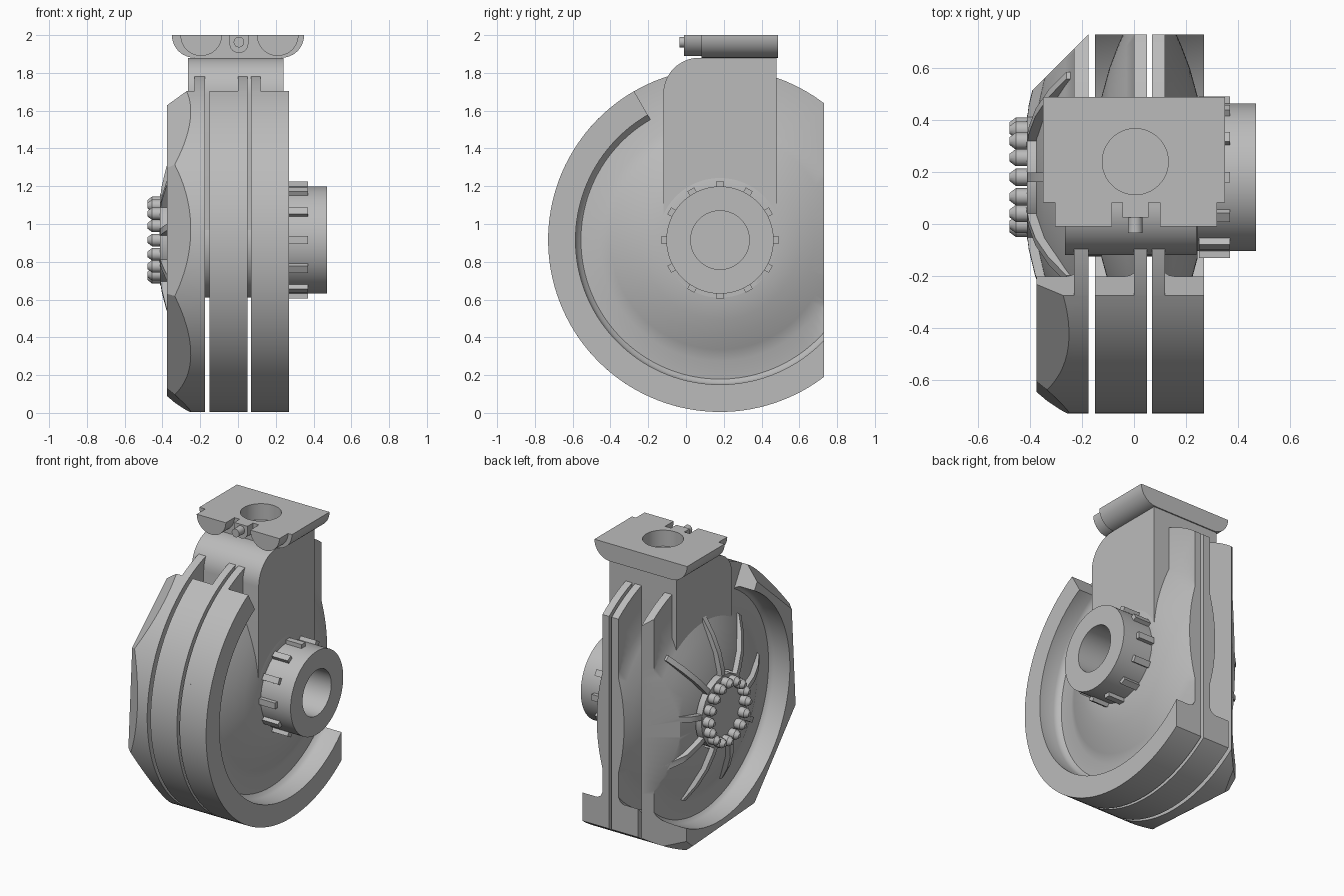
import bpy, bmesh
from math import sin, cos, pi, radians
from mathutils import Vector, Matrix

cube = bpy.data.objects.get("Cube")
if cube:
    bpy.data.objects.remove(cube, do_unlink=True)

grey = bpy.data.materials.new("plain grey")
grey.use_nodes = True
grey.diffuse_color = (0.5, 0.5, 0.5, 1)
grey.node_tree.nodes["Principled BSDF"].inputs["Base Color"].default_value = (0.5, 0.5, 0.5, 1)

CY, CZ, R = 0.18, 0.915, 0.91      # wheel axis and radius
BACK = 0.73                        # plane of the flat back cut


def polar(x, r, a):
    return Vector((x, CY + r * cos(a), CZ + r * sin(a)))


def arc(cx, cy, r, a0, a1, n=12):
    return [(cx + r * cos(radians(a0 + (a1 - a0) * i / n)),
             cy + r * sin(radians(a0 + (a1 - a0) * i / n))) for i in range(n + 1)]


def finish(name, bm):
    bmesh.ops.recalc_face_normals(bm, faces=bm.faces)
    mesh = bpy.data.meshes.new(name)
    bm.to_mesh(mesh)
    bm.free()
    mesh.materials.append(grey)
    mesh.shade_smooth()
    mesh.set_sharp_from_angle(angle=radians(32))
    ob = bpy.data.objects.new(name, mesh)
    bpy.context.collection.objects.link(ob)
    return ob


def lathe(bm, profile, a0=0, a1=360, n=96):
    """Turn a closed (radius, x) outline round the wheel axis."""
    full = a1 - a0 == 360
    rings = []
    for i in range(n if full else n + 1):
        a = radians(a0 + (a1 - a0) * i / n)
        rings.append([bm.verts.new(polar(x, r, a)) for r, x in profile])
    k = len(profile)
    for i in range(n):
        p, q = rings[i], rings[(i + 1) % len(rings)]
        for j in range(k):
            bm.faces.new((p[j], p[(j + 1) % k], q[(j + 1) % k], q[j]))
    if not full:
        bm.faces.new(rings[0])
        bm.faces.new(rings[-1])


def prism(bm, points, vec):
    face = bm.faces.new([bm.verts.new(p) for p in points])
    new = bmesh.ops.extrude_face_region(bm, geom=[face], use_keep_orig=True)["geom"]
    bmesh.ops.translate(bm, vec=vec, verts=[v for v in new if isinstance(v, bmesh.types.BMVert)])


def cut(bm, co, no):
    """Remove what lies beyond a plane and close the section."""
    geom = bm.verts[:] + bm.edges[:] + bm.faces[:]
    res = bmesh.ops.bisect_plane(bm, geom=geom, plane_co=co, plane_no=no, clear_outer=True)
    edges = [e for e in res["geom_cut"] if isinstance(e, bmesh.types.BMEdge) and e.is_boundary]
    if edges:
        bmesh.ops.triangle_fill(bm, edges=edges, use_beauty=True)


def trim_back(bm, slanted=False):
    bmesh.ops.recalc_face_normals(bm, faces=bm.faces)
    if slanted:
        cut(bm, (-0.375, 0.53, 0), Vector((-1, 1, 0)).normalized())
    cut(bm, (0, BACK, 0), (0, 1, 0))


def cylinder(bm, x0, x1, r, centre=None, r2=None, segs=64, axis="X"):
    """Cylinder or cone from x0 to x1; axis Y uses y instead."""
    mid = (x0 + x1) / 2
    if axis == "X":
        c = centre or (CY, CZ)
        place = Matrix.Translation((mid, c[0], c[1])) @ Matrix.Rotation(pi / 2, 4, "Y")
    else:
        place = Matrix.Translation((centre[0], mid, centre[1])) @ Matrix.Rotation(-pi / 2, 4, "X")
    bmesh.ops.create_cone(bm, cap_ends=True, segments=segs, radius1=r,
                          radius2=r if r2 is None else r2, depth=x1 - x0, matrix=place)


# Three wheel sections, each a thin bulged web with a rim over part of the turn
web = [(R, 0), (R, 0.05), (0.64, 0.05), (0.58, 0.08), (0.5, 0.115), (0.42, 0.145),
       (0.31, 0.175), (0.25, 0.175), (0.25, 0)]
side_web = [(R, 0), (R, 0.055), (0.64, 0.055), (0.57, 0.09), (0.5, 0.12), (0.385, 0.17),
            (0.25, 0.2), (0.25, 0)]
rim = [(R, 0), (R, 0.2), (0.765, 0.2), (0.765, 0.09), (0.755, 0.065), (0.73, 0.045), (0.73, 0)]
for name, x0, d, shape in (("left", 0.07, 1, web), ("middle", 0.05, -1, web),
                           ("right", -0.175, -1, side_web)):
    bm = bmesh.new()
    lathe(bm, [(r, x0 + d * t) for r, t in shape])
    trim_back(bm, name == "right")
    finish(name + "_wheel_web", bm)

    bm = bmesh.new()
    lathe(bm, [(r, x0 + d * t) for r, t in rim], 120, 330, 80)
    trim_back(bm, name == "right")
    if name == "right":
        # Eight sloping facets on the outer edge
        for i in range(8):
            a = radians(176.5 + 45 * i)
            out = Vector((-0.102, 0.125 * cos(a), 0.125 * sin(a))).normalized()
            cut(bm, polar(-0.375, 0.808, a), out)
    finish(name + "_wheel_rim", bm)

# Axle through the sections
bm = bmesh.new()
cylinder(bm, -0.265, 0.245, 0.305)
finish("axle", bm)

# Hollow hub with twelve keys
bm = bmesh.new()
lathe(bm, [(0.155, 0.2), (0.155, 0.47), (0.284, 0.47), (0.284, 0.2)])
finish("hub", bm)
bm = bmesh.new()
for i in range(12):
    a = 2 * pi * i / 12
    place = (Matrix.Translation(polar(0.31, 0.29, a)) @ Matrix.Rotation(a, 4, "X")
             @ Matrix.Diagonal((0.12, 0.04, 0.042, 1)))
    bmesh.ops.create_cube(bm, size=1, matrix=place)
finish("hub_keys", bm)

# Plate, studs and ribs on the right side
bm = bmesh.new()
cylinder(bm, -0.412, -0.2, 0.24)
finish("stud_plate", bm)
bm = bmesh.new()
for i in range(16):
    p = polar(0, 0.197, 2 * pi * i / 16)
    cylinder(bm, -0.455, -0.4, 0.033, (p.y, p.z), segs=12)
    cylinder(bm, -0.48, -0.455, 0.014, (p.y, p.z), r2=0.033, segs=12)
finish("studs", bm)
bm = bmesh.new()
for i in range(9):
    a = pi / 2 + 2 * pi * i / 9
    side = Vector((0, -sin(a), cos(a))) * 0.036
    outline = [(0.2, -0.25), (0.2, -0.415), (0.28, -0.405), (0.385, -0.38), (0.5, -0.33),
               (0.61, -0.26), (0.61, -0.21)]
    prism(bm, [polar(x, r, a) - side / 2 for r, x in outline], side)
trim_back(bm, True)
finish("radial_ribs", bm)

# Upright mount with a rounded front shoulder
bm = bmesh.new()
outline = [(0.48, 1.88)] + arc(CY, CZ, 0.3, 0, -180, 32) + arc(0.07, 1.69, 0.19, 180, 90)
prism(bm, [(-0.265, y, z) for y, z in outline], (0.505, 0, 0))
finish("mount", bm)

# Connector plate with curved underside and a round socket
bm = bmesh.new()
outline = arc(-0.23, 2, 0.12, 180, 270) + arc(0.23, 2, 0.12, 270, 360)
prism(bm, [(x, 0.083, z) for x, z in outline], (0, 0.405, 0))
plate = finish("connector_plate", bm)
bm = bmesh.new()
bmesh.ops.create_cone(bm, cap_ends=True, segments=64, radius1=0.127, radius2=0.127,
                      depth=0.2, matrix=Matrix.Translation((0.005, 0.24, 1.99)))
cutter = finish("socket_cutter", bm)
cutter.hide_render = True
mod = plate.modifiers.new("socket", "BOOLEAN")
mod.operation = "DIFFERENCE"
mod.object = cutter
mod.solver = "EXACT"
bpy.context.view_layer.objects.active = plate
bpy.ops.object.modifier_apply(modifier=mod.name)
bpy.data.objects.remove(cutter, do_unlink=True)

# Half-round feet, centre lug and pin on the connector front
bm = bmesh.new()
for cx in (-0.195, 0.21):
    foot = arc(cx, 2, 0.11, 180, 360, 24)
    prism(bm, [(x, -0.01, z) for x, z in foot], (0, 0.1, 0))
finish("connector_feet", bm)
bm = bmesh.new()
lug = [(0.055, 2)] + arc(0.005, 1.955, 0.05, 0, -180) + [(-0.045, 2)]
prism(bm, [(x, 0.025, z) for x, z in lug], (0, 0.065, 0))
finish("centre_lug", bm)
bm = bmesh.new()
cylinder(bm, -0.035, 0.04, 0.028, (0.005, 1.963), segs=24, axis="Y")
finish("centre_pin", bm)
